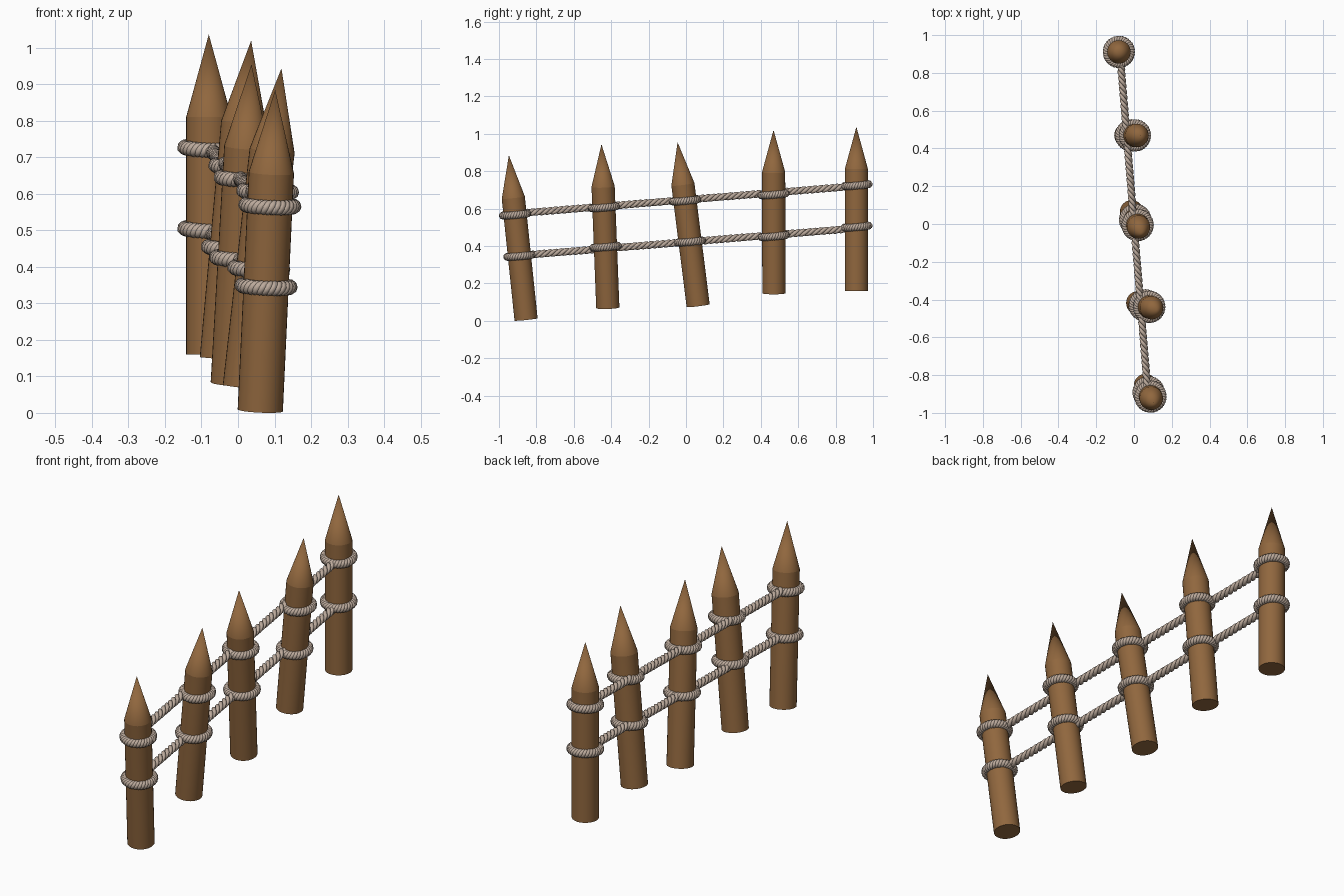
import bpy, bmesh
from math import sin, cos, pi
from mathutils import Vector

if "Cube" in bpy.data.objects:
    bpy.data.objects.remove(bpy.data.objects["Cube"])

POST_R = 0.062      # post radius
SHOULDER = 0.742    # fraction of the post length where the spike begins
STRAND_R = 0.0100   # radius of one rope strand
TWIST_R = 0.0112    # distance of strands from the rope centre line


def material(name, rgb):
    m = bpy.data.materials.new(name)
    m.diffuse_color = (*rgb, 1)
    m.use_nodes = True
    m.node_tree.nodes["Principled BSDF"].inputs["Base Color"].default_value = m.diffuse_color
    return m


wood = material("wood", (0.28, 0.135, 0.048))
hemp = material("hemp", (0.50, 0.40, 0.33))


def add_object(name, mesh, mat):
    mesh.materials.clear()
    mesh.materials.append(mat)
    ob = bpy.data.objects.new(name, mesh)
    bpy.context.collection.objects.link(ob)
    return ob


def add_post(name, base, tip):
    """Round stake with a pointed top, running from base to tip."""
    axis = tip - base
    length = axis.length
    body = length * SHOULDER
    bm = bmesh.new()
    bmesh.ops.create_cone(bm, cap_ends=True, segments=32, radius1=POST_R,
                          radius2=POST_R, depth=body)
    top = max(bm.faces, key=lambda f: f.calc_center_median().z)
    apex = bmesh.ops.poke(bm, faces=[top])["verts"][0]
    apex.co.z = length - body / 2
    bmesh.ops.translate(bm, verts=bm.verts, vec=(0, 0, body / 2))
    mesh = bpy.data.meshes.new(name)
    bm.to_mesh(mesh)
    bm.free()
    ob = add_object(name, mesh, wood)
    ob.rotation_mode = 'QUATERNION'
    ob.rotation_quaternion = Vector((0, 0, 1)).rotation_difference(axis)
    ob.location = base
    bpy.ops.object.select_all(action='DESELECT')
    ob.select_set(True)
    bpy.context.view_layer.objects.active = ob
    bpy.ops.object.shade_smooth_by_angle(angle=0.25)


def add_rope(name, frame, turns, cyclic):
    """Three strands twisted round a path; frame(t) gives centre and two normals."""
    cu = bpy.data.curves.new(name, 'CURVE')
    cu.dimensions = '3D'
    cu.bevel_depth = STRAND_R
    cu.bevel_resolution = 2
    cu.use_fill_caps = True
    steps = turns * 10
    for strand in range(3):
        sp = cu.splines.new('POLY')
        count = steps if cyclic else steps + 1
        sp.points.add(count - 1)
        sp.use_cyclic_u = cyclic
        for i in range(count):
            t = i / steps
            centre, n1, n2 = frame(t)
            a = 2 * pi * (turns * t + strand / 3)
            p = centre + TWIST_R * (cos(a) * n1 + sin(a) * n2)
            sp.points[i].co = (*p, 1)
    temp = bpy.data.objects.new(name, cu)
    bpy.context.collection.objects.link(temp)
    bpy.context.view_layer.update()
    dg = bpy.context.evaluated_depsgraph_get()
    mesh = bpy.data.meshes.new_from_object(temp.evaluated_get(dg))
    bpy.data.objects.remove(temp)
    add_object(name, mesh, hemp)


def ring_frame(centre, radius=0.0655):
    # loop lies in a plane tilted along the slope of the fence
    up = Vector((0.04, -0.085, 1)).normalized()
    u = Vector((1, 0, -0.04)).normalized()
    v = up.cross(u)

    def frame(t):
        a = 2 * pi * t
        out = cos(a) * u + sin(a) * v
        return centre + radius * out, out, up
    return frame


def line_frame(a, b):
    d = (b - a).normalized()
    n1 = d.cross(Vector((0, 0, 1))).normalized()
    n2 = n1.cross(d)
    return lambda t: (a.lerp(b, t), n1, n2)


# posts: base, tip, heights of the upper and lower rope loops
posts = [
    ((0.061, -0.855, 0.007), (0.102, -0.947, 0.885), (0.568, 0.347)),
    ((0.020, -0.418, 0.070), (0.119, -0.452, 0.944), (0.607, 0.396)),
    ((-0.013, 0.065, 0.081), (0.037, -0.045, 0.955), (0.643, 0.424)),
    ((-0.043, 0.470, 0.147), (0.036, 0.468, 1.020), (0.676, 0.453)),
    ((-0.080, 0.911, 0.160), (-0.080, 0.911, 1.037), (0.725, 0.503)),
]
for i, (base, tip, heights) in enumerate(posts, 1):
    base, tip = Vector(base), Vector(tip)
    add_post(f"post_{i}", base, tip)
    for level, z in zip(("upper", "lower"), heights):
        centre = base.lerp(tip, (z - base.z) / (tip.z - base.z))
        add_rope(f"{level}_rope_loop_{i}", ring_frame(centre), 11, True)

# straight ropes running through all posts
for level, z in (("upper", 0.647), ("lower", 0.421)):
    ends = [Vector((-0.082 * y, y, z + 0.081 * y)) for y in (-0.90, 0.91)]
    add_rope(f"{level}_rope", line_frame(*ends), 20, False)
